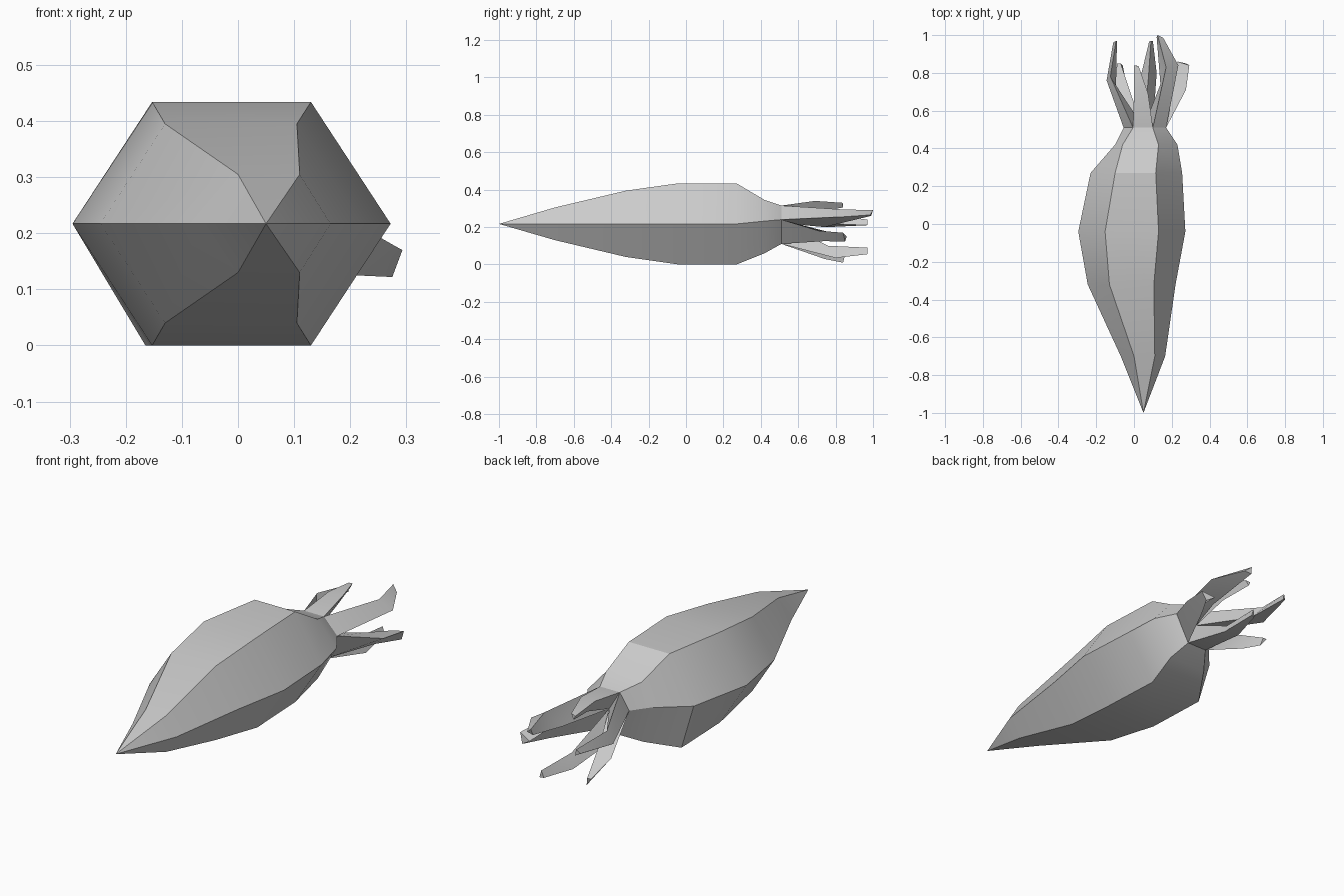
import bpy
import bmesh
from mathutils import Vector

cube = bpy.data.objects.get("Cube")
if cube:
    bpy.data.objects.remove(cube, do_unlink=True)


def make_material(name, colour):
    material = bpy.data.materials.new(name)
    material.use_nodes = True
    material.diffuse_color = colour
    shader = next(n for n in material.node_tree.nodes if n.type == "BSDF_PRINCIPLED")
    shader.inputs["Base Color"].default_value = colour
    shader.inputs["Roughness"].default_value = 0.8
    return material


grey = make_material("light grey", (0.6, 0.6, 0.6, 1))


def loft(name, rings, start_point=None, close_start=False):
    """Skin a row of matching rings; start at a point, or at an open or closed ring."""
    bm = bmesh.new()
    loops = [[bm.verts.new(point) for point in ring] for ring in rings]
    count = len(loops[0])
    for lower, upper in zip(loops, loops[1:]):
        for i in range(count):
            j = (i + 1) % count
            bm.faces.new((lower[i], lower[j], upper[j], upper[i]))
    if start_point:
        tip = bm.verts.new(start_point)
        for i in range(count):
            bm.faces.new((tip, loops[0][(i + 1) % count], loops[0][i]))
    elif close_start:
        bm.faces.new(loops[0])
    bm.faces.new(loops[-1])
    bmesh.ops.recalc_face_normals(bm, faces=bm.faces)
    mesh = bpy.data.meshes.new(name)
    bm.to_mesh(mesh)
    bm.free()
    mesh.materials.append(grey)
    part = bpy.data.objects.new(name, mesh)
    bpy.context.collection.objects.link(part)
    bpy.ops.object.select_all(action="DESELECT")
    part.select_set(True)
    bpy.context.view_layer.objects.active = part
    bpy.ops.object.shade_smooth_by_angle(angle=0.52)
    return part


def hexagon(y, side_z, left, right, top_left, top_right, low_left, top_z, low_z):
    """Six-sided section; left and right here follow the x direction."""
    return [(right, y, side_z), (top_right, y, top_z), (top_left, y, top_z),
            (left, y, side_z), (low_left, y, low_z), (top_right, y, low_z)]


# Root body, from the pointed front to the crown
body_rings = [
    hexagon(-0.70, 0.217, -0.07, 0.165, 0.0, 0.11, 0.0, 0.305, 0.13),
    hexagon(-0.32, 0.217, -0.245, 0.22, -0.13, 0.105, -0.13, 0.395, 0.04),
    hexagon(-0.04, 0.217, -0.295, 0.272, -0.153, 0.13, -0.153, 0.434, 0),
    hexagon(0.27, 0.217, -0.23, 0.255, -0.1, 0.115, -0.165, 0.434, 0),
    hexagon(0.42, 0.232, -0.1, 0.23, -0.06, 0.13, -0.07, 0.345, 0.06),
    hexagon(0.51, 0.24, -0.055, 0.17, -0.005, 0.1, -0.005, 0.315, 0.11),
]
loft("root_body", body_rings, start_point=(0.05, -1, 0.217))

# Leaf stalks: each grows from one wedge of the crown.
# Middle and end triangles: two outer corners, then the inner ridge.
leaves = {
    "upper_left_leaf": (
        [(0.235, 0.84, 0.255), (0.17, 0.83, 0.295), (0.14, 0.74, 0.2)],
        [(0.155, 0.985, 0.265), (0.125, 1, 0.29), (0.12, 0.99, 0.26)]),
    "top_leaf": (
        [(0.075, 0.69, 0.34), (0, 0.69, 0.34), (0.04, 0.69, 0.28)],
        [(0.025, 0.835, 0.33), (0, 0.84, 0.325), (0.01, 0.84, 0.305)]),
    "upper_right_leaf": (
        [(-0.125, 0.78, 0.265), (-0.145, 0.76, 0.2), (-0.095, 0.73, 0.22)],
        [(-0.095, 0.97, 0.24), (-0.11, 0.96, 0.22), (-0.09, 0.97, 0.21)]),
    "lower_right_leaf": (
        [(-0.1, 0.71, 0.1), (-0.04, 0.74, 0.03), (-0.01, 0.67, 0.13)],
        [(-0.09, 0.85, 0.05), (-0.06, 0.84, 0.01), (-0.07, 0.85, 0.05)]),
    "bottom_leaf": (
        [(0.04, 0.8, 0.045), (0.12, 0.8, 0.035), (0.075, 0.76, 0.1)],
        [(0.08, 0.965, 0.055), (0.1, 0.97, 0.055), (0.09, 0.97, 0.09)]),
    "lower_left_leaf": (
        [(0.21, 0.74, 0.125), (0.275, 0.71, 0.18), (0.19, 0.7, 0.19)],
        [(0.275, 0.85, 0.122), (0.293, 0.84, 0.17), (0.23, 0.86, 0.15)]),
}
crown = [Vector(point) for point in body_rings[-1]]
centre = sum(crown, Vector()) / len(crown)
for i, (name, (middle, end)) in enumerate(leaves.items()):
    base = [crown[i], crown[(i + 1) % len(crown)], centre]
    loft(name, [base, middle, end])
